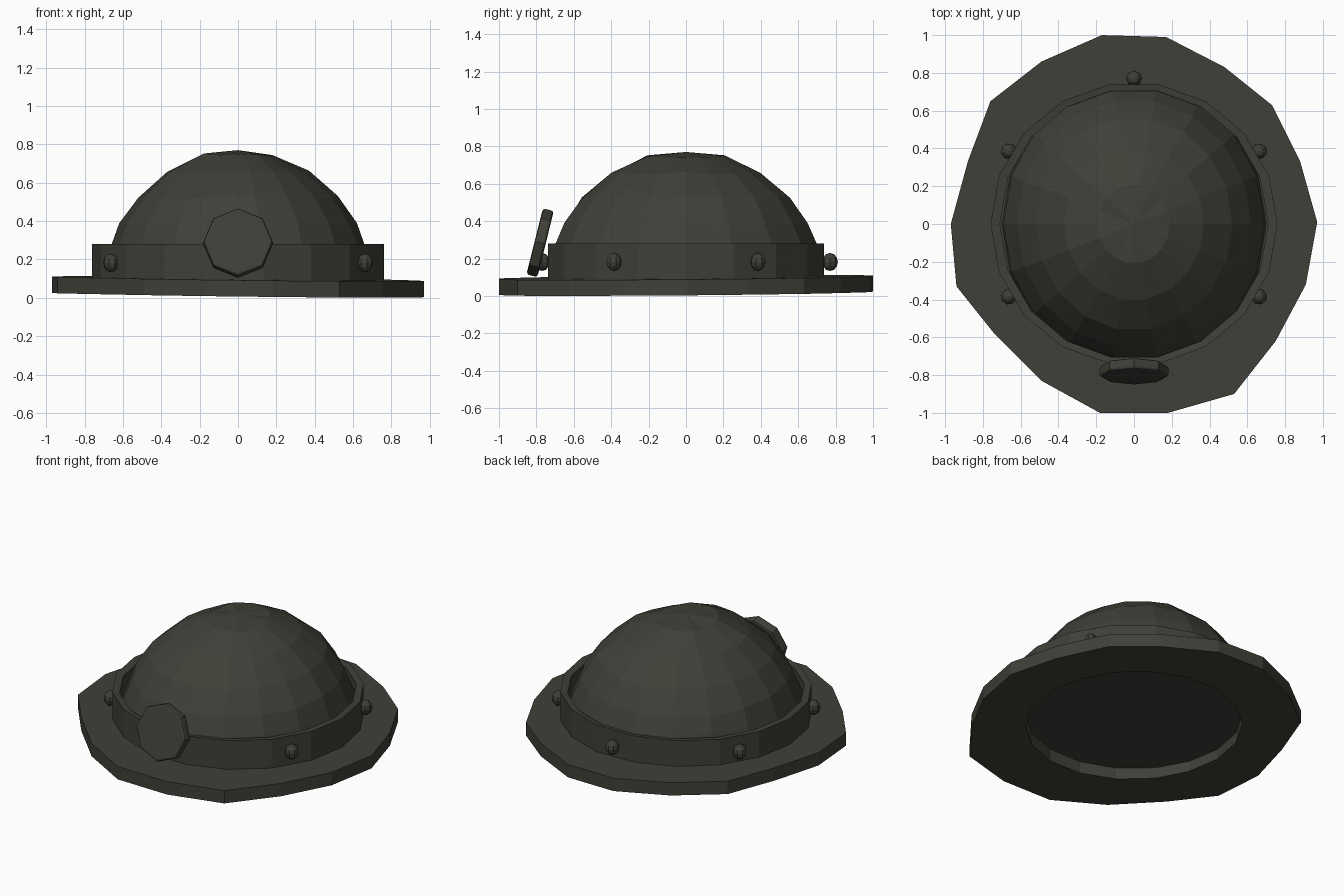
import bpy, bmesh, math, random
from mathutils import Matrix, Vector

random.seed(4)
if "Cube" in bpy.data.objects:
    bpy.data.objects.remove(bpy.data.objects["Cube"])

# Single dull iron colour
COLOUR = (0.052, 0.049, 0.039, 1)
iron = bpy.data.materials.new("dark iron")
iron.use_nodes = True
iron.diffuse_color = COLOUR
iron.node_tree.nodes["Principled BSDF"].inputs["Base Color"].default_value = COLOUR


def finish(bm, name):
    bmesh.ops.recalc_face_normals(bm, faces=bm.faces)
    mesh = bpy.data.meshes.new(name)
    bm.to_mesh(mesh)
    bm.free()
    mesh.materials.append(iron)
    obj = bpy.data.objects.new(name, mesh)
    bpy.context.collection.objects.link(obj)
    return obj


def ellipse(rx, ry, z, n):
    return [Vector((rx * math.cos(math.tau * i / n), ry * math.sin(math.tau * i / n), z))
            for i in range(n)]


def skin(bm, loops, closed=False):
    """Join point loops with quads; a closed skin also joins last to first."""
    rings = [[bm.verts.new(p) for p in loop] for loop in loops]
    pairs = list(zip(rings, rings[1:])) + ([(rings[-1], rings[0])] if closed else [])
    for a, b in pairs:
        for i in range(len(a)):
            j = (i + 1) % len(a)
            bm.faces.new((a[i], a[j], b[j], b[i]))
    return rings


# Brim: hand-hammered outline with a slight warp and an oval opening
outline = [(0.97, 0.01), (0.88, 0.33), (0.73, 0.63), (0.48, 0.83), (0.17, 0.99), (-0.17, 1.0),
           (-0.49, 0.86), (-0.76, 0.65), (-0.88, 0.33), (-0.97, 0.0), (-0.94, -0.33),
           (-0.74, -0.58), (-0.49, -0.83), (-0.18, -1.0), (0.18, -1.0), (0.53, -0.9),
           (0.75, -0.62), (0.91, -0.32)]


def brim_loop(scale, height):
    pts = []
    for x, y in outline:
        a = math.atan2(y, x)
        px, py = (x, y) if scale is None else (scale * math.cos(a), scale * math.sin(a))
        pts.append(Vector((px, py, height + 0.015 - 0.012 * px + 0.008 * py)))
    return pts


bm = bmesh.new()
skin(bm, [brim_loop(0.65, 0), brim_loop(None, 0),
          brim_loop(None, 0.085), brim_loop(0.65, 0.085)], closed=True)
finish(bm, "brim")

# Band around the base of the crown
bm = bmesh.new()
N = 18
skin(bm, [ellipse(0.71, 0.715, 0.08, N), ellipse(0.76, 0.75, 0.08, N),
          ellipse(0.76, 0.75, 0.28, N), ellipse(0.71, 0.715, 0.275, N)], closed=True)
finish(bm, "band")

# Crown: faceted dome with small dents and a flat floor
bm = bmesh.new()
profile = [(0.7, 0.75, 0.09), (0.69, 0.74, 0.2), (0.66, 0.71, 0.28), (0.62, 0.66, 0.385),
           (0.52, 0.565, 0.525), (0.37, 0.405, 0.655), (0.19, 0.21, 0.745)]
loops = [ellipse(rx, ry, z, N) for rx, ry, z in profile]
for loop in loops[2:]:
    for p in loop:
        p.z += random.uniform(-0.008, 0.008)
rings = skin(bm, loops)
bm.faces.new(rings[0])
top = bm.verts.new((0, 0, 0.77))
for i in range(N):
    bm.faces.new((rings[-1][i], rings[-1][(i + 1) % N], top))
finish(bm, "crown")

# Six faceted rivets round the band
for k in range(6):
    a = math.radians(30 + 60 * k)
    bm = bmesh.new()
    turn = Matrix.Rotation(a, 4, "Z") @ Matrix.Diagonal((0.042, 0.042, 0.048, 1))
    place = Matrix.Translation((0.765 * math.cos(a), 0.77 * math.sin(a), 0.182))
    bmesh.ops.create_uvsphere(bm, u_segments=8, v_segments=6, radius=1, matrix=place @ turn)
    finish(bm, f"rivet_{k + 1}")

# Plain eight-sided badge leaning back against the front
bm = bmesh.new()
lean = Matrix.Translation((0, -0.78, 0.285)) @ Matrix.Rotation(math.radians(76), 4, "X")
bmesh.ops.create_cone(bm, cap_ends=True, segments=8, radius1=0.182, radius2=0.182,
                      depth=0.06, matrix=lean)
badge = finish(bm, "front_badge")
bevel = badge.modifiers.new("rounded rim", "BEVEL")
bevel.width = 0.014
bevel.segments = 2
bevel.limit_method = "ANGLE"
bevel.angle_limit = math.radians(60)
